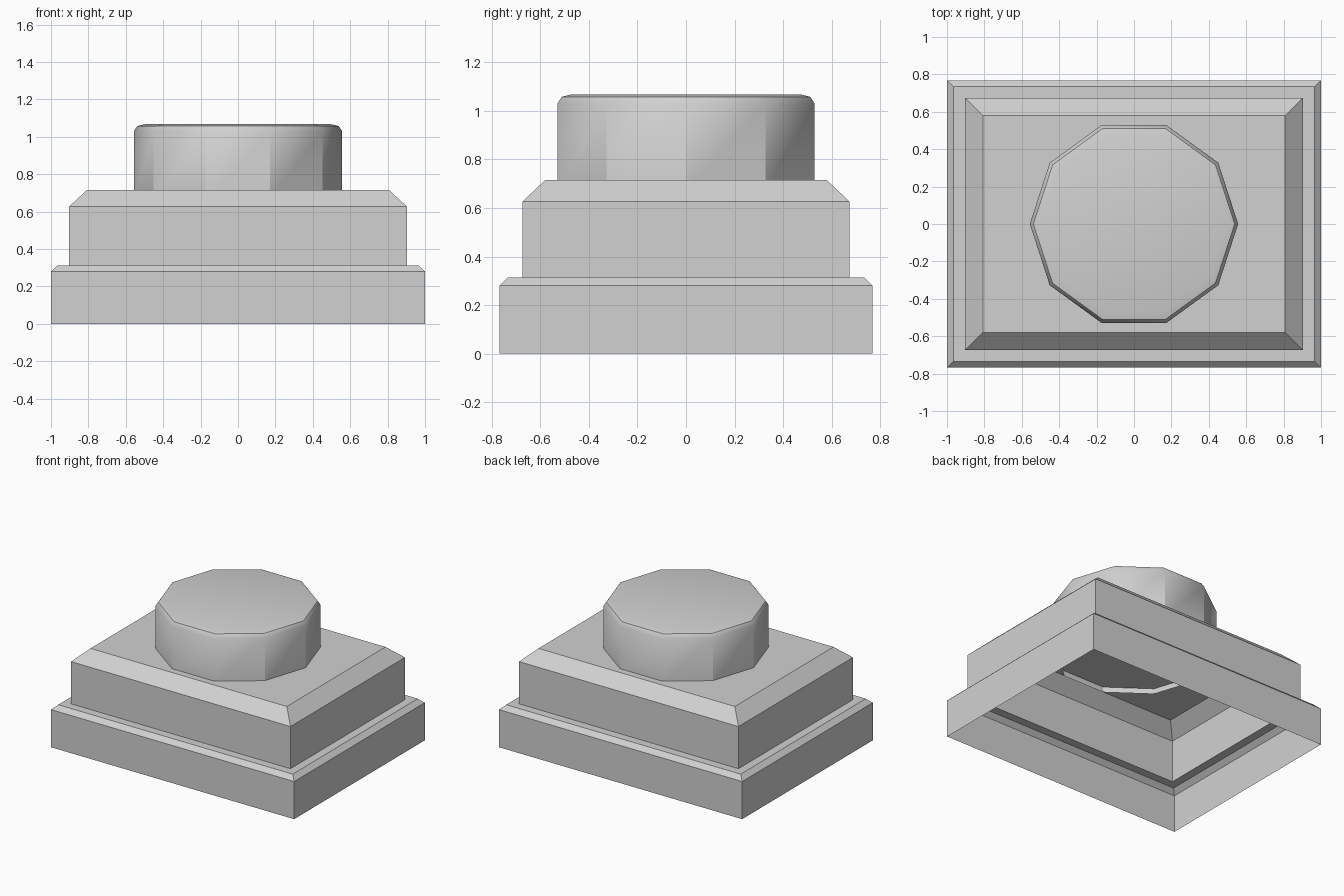
import bpy, bmesh, math

cube = bpy.data.objects.get("Cube")
if cube:
    bpy.data.objects.remove(cube, do_unlink=True)

grey = bpy.data.materials.new("light grey")
grey.use_nodes = True
colour = (0.64, 0.64, 0.64, 1)
grey.diffuse_color = colour
grey.node_tree.nodes["Principled BSDF"].inputs["Base Color"].default_value = colour


def shell(name, rings):
    """Loft rings of points into an open-bottomed shell with a flat top."""
    bm = bmesh.new()
    loops = [[bm.verts.new(p) for p in ring] for ring in rings]
    n = len(loops[0])
    for low, high in zip(loops, loops[1:]):
        for i in range(n):
            j = (i + 1) % n
            bm.faces.new((low[i], low[j], high[j], high[i]))
    bm.faces.new(loops[-1])
    mesh = bpy.data.meshes.new(name)
    bm.to_mesh(mesh)
    bm.free()
    mesh.materials.append(grey)
    obj = bpy.data.objects.new(name, mesh)
    bpy.context.collection.objects.link(obj)
    return obj


def rectangle(x, y, z):
    return [(-x, -y, z), (x, -y, z), (x, y, z), (-x, y, z)]


def decagon(r, z):
    steps = [math.tau * i / 10 for i in range(10)]
    return [(r * math.cos(a), r * math.sin(a), z) for a in steps]


# Stepped housing: plinth, narrow chamfer, upper block, wide chamfer
shell("stepped_housing", [rectangle(*size) for size in (
    (1.0, 0.768, 0), (1.0, 0.768, 0.28), (0.965, 0.735, 0.313),
    (0.903, 0.673, 0.313), (0.903, 0.673, 0.627), (0.808, 0.58, 0.715))])

# Ten-sided push button with a softened rim, sunk into the housing
button = shell("push_button", [decagon(*size) for size in (
    (0.557, 0.675), (0.557, 1.03), (0.538, 1.058), (0.495, 1.068))])
bpy.ops.object.select_all(action="DESELECT")
button.select_set(True)
bpy.context.view_layer.objects.active = button
bpy.ops.object.shade_smooth_by_angle(angle=math.radians(35))
